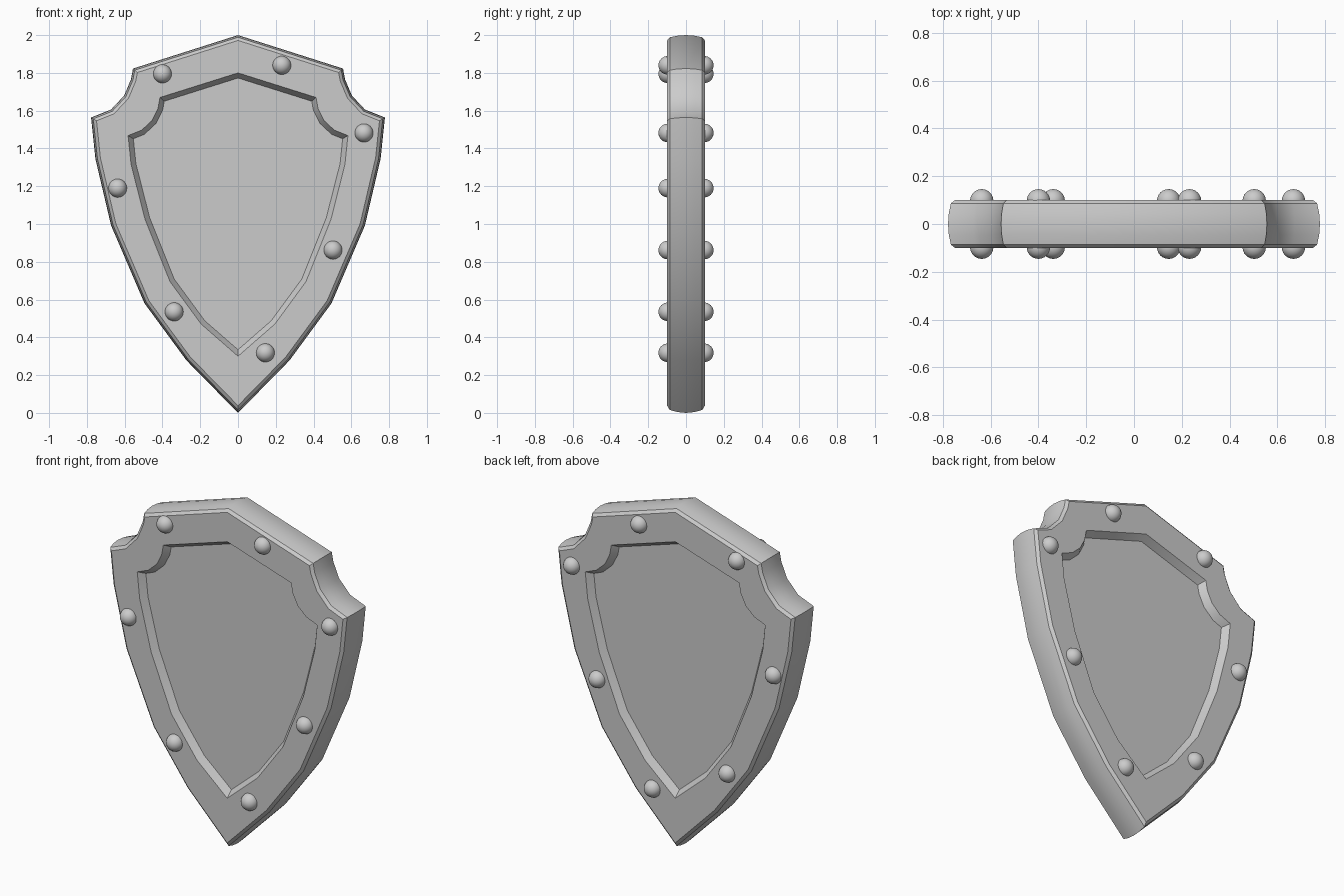
import bpy, bmesh, math
from mathutils import Vector

default = bpy.data.objects.get("Cube")
if default:
    bpy.data.objects.remove(default, do_unlink=True)

steel = bpy.data.materials.new("grey steel")
steel.use_nodes = True
GREY = (0.6, 0.6, 0.6, 1)
steel.diffuse_color = GREY
steel.node_tree.nodes["Principled BSDF"].inputs["Base Color"].default_value = GREY


def full_outline(half):
    """Mirror a right half, listed from top to tip, into a closed clockwise loop."""
    pts = [Vector(p) for p in half]
    return pts + [Vector((-p.x, p.y)) for p in reversed(pts[1:-1])]


def inset(loop, d):
    """Move every corner inward so that each edge shifts by d."""
    out = []
    for i, p in enumerate(loop):
        a = (p - loop[i - 1]).normalized()
        b = (loop[(i + 1) % len(loop)] - p).normalized()
        na, nb = Vector((a.y, -a.x)), Vector((b.y, -b.x))
        out.append(p + (na + nb) * d / (1 + na.dot(nb)))
    return out


def finish(obj, angle):
    bpy.ops.object.select_all(action='DESELECT')
    obj.select_set(True)
    bpy.context.view_layer.objects.active = obj
    bpy.ops.object.shade_smooth_by_angle(angle=math.radians(angle))


# Half outlines: pointed top, scooped shoulder, curved flank, tip
outer = full_outline([(0, 2), (.556, 1.823), (.567, 1.765), (.603, 1.68), (.672, 1.606),
                      (.778, 1.564), (.755, 1.345), (.672, .992), (.495, .58),
                      (.273, .278), (0, 0)])
recess = full_outline([(0, 1.80), (.413, 1.67), (.424, 1.61), (.455, 1.548), (.51, 1.497),
                       (.582, 1.468), (.566, 1.315), (.492, 1.024), (.36, .695),
                       (.195, .47), (0, .30)])

# Cross-section from the front floor to the middle of the rim, then its reflection
section = [(inset(recess, .026), -.06), (recess, -.1), (inset(outer, .027), -.1),
           (inset(outer, .011), -.086), (inset(outer, .003), -.045), (outer, 0)]
section += [(loop, -y) for loop, y in reversed(section[:-1])]

# Shield body
bm = bmesh.new()
rings = [[bm.verts.new((p.x, y, p.y)) for p in loop] for loop, y in section]
for r, s in zip(rings, rings[1:]):
    for i in range(len(r)):
        j = (i + 1) % len(r)
        bm.faces.new((r[i], r[j], s[j], s[i]))
bm.faces.new(rings[0])
bm.faces.new(rings[-1])
bmesh.ops.recalc_face_normals(bm, faces=bm.faces)
mesh = bpy.data.meshes.new("shield_body")
bm.to_mesh(mesh)
bm.free()
mesh.materials.append(steel)
body = bpy.data.objects.new("shield_body", mesh)
bpy.context.collection.objects.link(body)
finish(body, 37)

# Round rivets through the border, on both faces
rivet_mesh = bpy.data.meshes.new("rivet")
bm = bmesh.new()
bmesh.ops.create_uvsphere(bm, u_segments=24, v_segments=16, radius=.049)
bm.to_mesh(rivet_mesh)
bm.free()
rivet_mesh.materials.append(steel)
for x, z in [(-.4, 1.795), (.232, 1.84), (.667, 1.482), (-.637, 1.19),
             (.503, .862), (-.338, .535), (.145, .318)]:
    for side, y in (("front", -.097), ("back", .097)):
        rivet = bpy.data.objects.new(side + "_rivet", rivet_mesh)
        rivet.location = (x, y, z)
        bpy.context.collection.objects.link(rivet)
        finish(rivet, 40)
